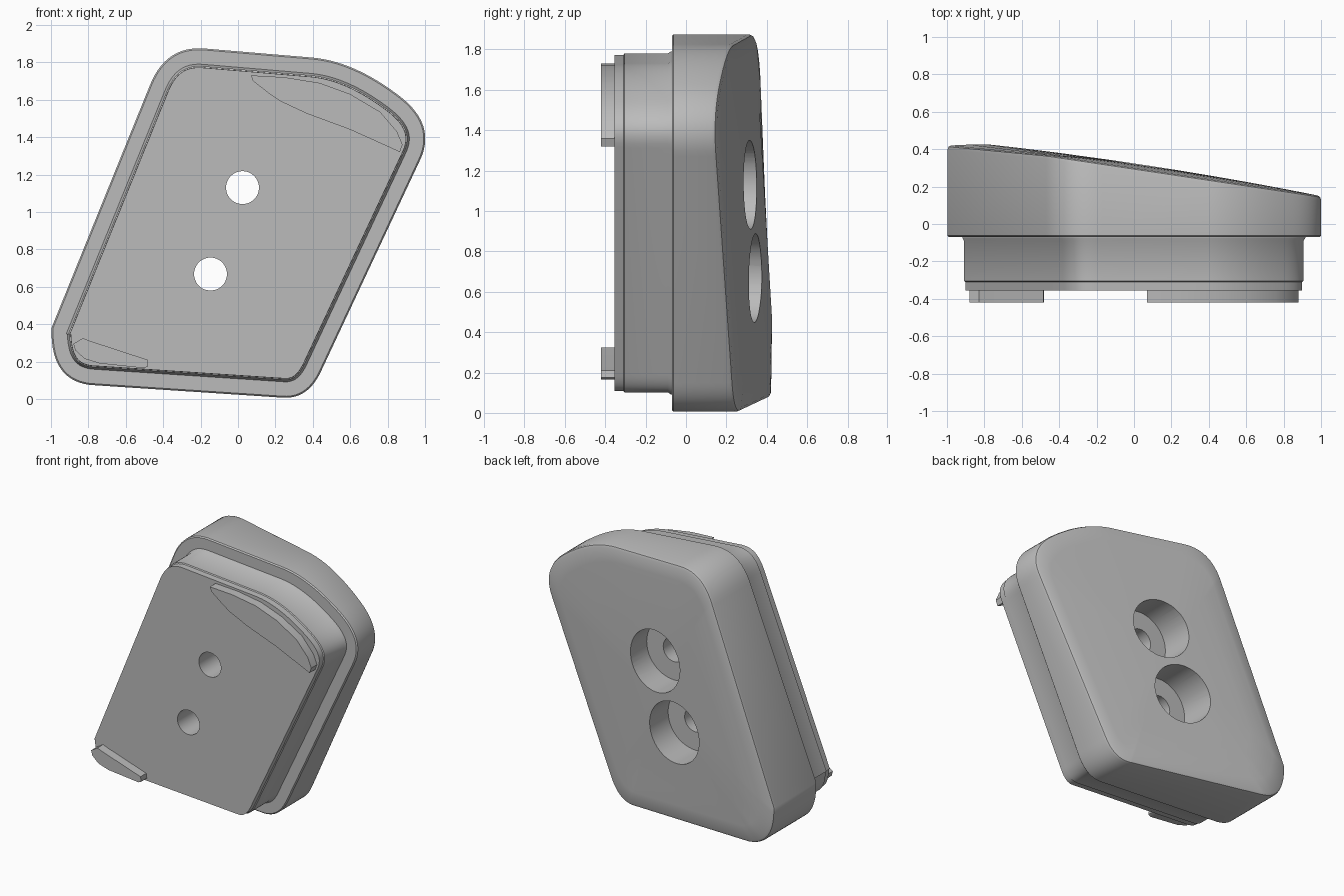
import bpy, bmesh, math
from mathutils import Vector

cube = bpy.data.objects.get("Cube")
if cube:
    bpy.data.objects.remove(cube)

grey = bpy.data.materials.new("mid grey")
grey.use_nodes = True
COLOUR = (0.5, 0.5, 0.5, 1)
grey.diffuse_color = COLOUR
grey.node_tree.nodes["Principled BSDF"].inputs["Base Color"].default_value = COLOUR

# Rounded corners of the outline as (start, apex, end), clockwise in x and z
CORNERS = [
    ((-.47, 1.68), (-.383, 1.895), (-.17, 1.873)),
    ((.40, 1.825), (.616, 1.805), (.85, 1.63)),
    ((.85, 1.63), (1.07, 1.47), (.97, 1.27)),
    ((.445, .15), (.375, -.002), (.24, .007)),
    ((-.79, .075), (-1.005, .10), (-.997, .38)),
]
CENTRE = Vector((0, .93))


def make_outline(steps=14):
    points = []
    for corner in CORNERS:
        a, b, c = map(Vector, corner)
        for i in range(steps + 1):
            t = i / steps
            p = a * (1 - t) ** 2 + b * 2 * t * (1 - t) + c * t * t
            if not points or (p - points[-1]).length > .001:
                points.append(p)
    return points


def inset(points, amount):
    result = []
    for i, p in enumerate(points):
        d = (points[(i + 1) % len(points)] - points[i - 1]).normalized()
        result.append(p + Vector((d.y, -d.x)) * amount)
    return result


def back_height(p, scale):
    # Sloping, slightly domed back with a soft swelling at the lower edge
    slope = min(.42, .30 - .15 * p.x)
    dome = .024 * (1 - scale ** 2)
    swell = .04 * math.exp(-((p.x + .02) / .22) ** 2 - (p.y / .2) ** 2)
    return min(.425, slope + dome + swell)


def finish(bm, name, angle=35):
    bmesh.ops.recalc_face_normals(bm, faces=bm.faces)
    mesh = bpy.data.meshes.new(name)
    bm.to_mesh(mesh)
    bm.free()
    mesh.materials.append(grey)
    obj = bpy.data.objects.new(name, mesh)
    bpy.context.collection.objects.link(obj)
    return obj


def smooth(obj, angle=35):
    bpy.ops.object.select_all(action='DESELECT')
    obj.select_set(True)
    bpy.context.view_layer.objects.active = obj
    bpy.ops.object.shade_smooth_by_angle(angle=math.radians(angle))


def loft(name, rings):
    bm = bmesh.new()
    loops = [[bm.verts.new(co) for co in ring] for ring in rings]
    for low, high in zip(loops, loops[1:]):
        for i in range(len(low)):
            j = (i + 1) % len(low)
            bm.faces.new((low[i], low[j], high[j], high[i]))
    bm.faces.new(loops[0])
    bm.faces.new(loops[-1])
    return finish(bm, name)


def flat_ring(points, y):
    return [(p.x, y, p.y) for p in points]


def cutter(name, x, z, radius, y0, y1):
    count = 48
    circle = [Vector((x + radius * math.cos(k * math.tau / count),
                      z + radius * math.sin(k * math.tau / count))) for k in range(count)]
    obj = loft(name, [flat_ring(circle, y0), flat_ring(circle, y1)])
    obj.hide_render = True
    return obj


# Body: front plug, wider flange and sloping back in one loft
outline = make_outline()
rings = [flat_ring(inset(outline, d), y) for y, d in
         ((-.355, .103), (-.31, .102), (-.305, .095), (-.09, .095), (-.075, .085),
          (-.07, .085), (-.07, .008), (-.062, 0))]
for d, drop in ((0, .022), (.006, .007), (.02, 0)):
    rings.append([(p.x, back_height(p, 1) - drop, p.y) for p in inset(outline, d)])
rim = inset(outline, .02)
for scale in (.9, .8, .7, .6, .5, .4, .3, .2, .1):
    ring = [CENTRE + (p - CENTRE) * scale for p in rim]
    rings.append([(p.x, back_height(p, scale), p.y) for p in ring])
body = loft("body", rings)

# Two counterbored screw holes
cutters = []
for i, (x, z) in enumerate(((.024, 1.13), (-.147, .668))):
    cutters.append(cutter(f"screw_hole_cutter_{i}", x, z, .088, -.6, .3))
    cutters.append(cutter(f"counterbore_cutter_{i}", x, z, .22, .10, .7))
bpy.context.view_layer.objects.active = body
for tool in cutters:
    mod = body.modifiers.new(tool.name, 'BOOLEAN')
    mod.operation = 'DIFFERENCE'
    mod.solver = 'EXACT'
    mod.object = tool
    bpy.ops.object.modifier_apply(modifier=mod.name)
for tool in cutters:
    bpy.data.objects.remove(tool)
smooth(body)

# Raised locating tabs on the front face
TABS = {
    "upper_tab": [(.07, 1.73), (.25, 1.72), (.435, 1.69), (.6, 1.63), (.76, 1.535),
                  (.85, 1.43), (.88, 1.36), (.865, 1.32), (.8, 1.35), (.6, 1.44),
                  (.37, 1.525), (.23, 1.59), (.17, 1.63), (.08, 1.70)],
    "lower_tab": [(-.88, .295), (-.83, .325), (-.79, .31), (-.485, .21), (-.48, .175),
                  (-.5, .165), (-.74, .19), (-.82, .215), (-.87, .26)],
}
for name, shape in TABS.items():
    points = [Vector(p) for p in shape]
    smooth(loft(name, [flat_ring(points, -.42), flat_ring(points, -.34)]))
